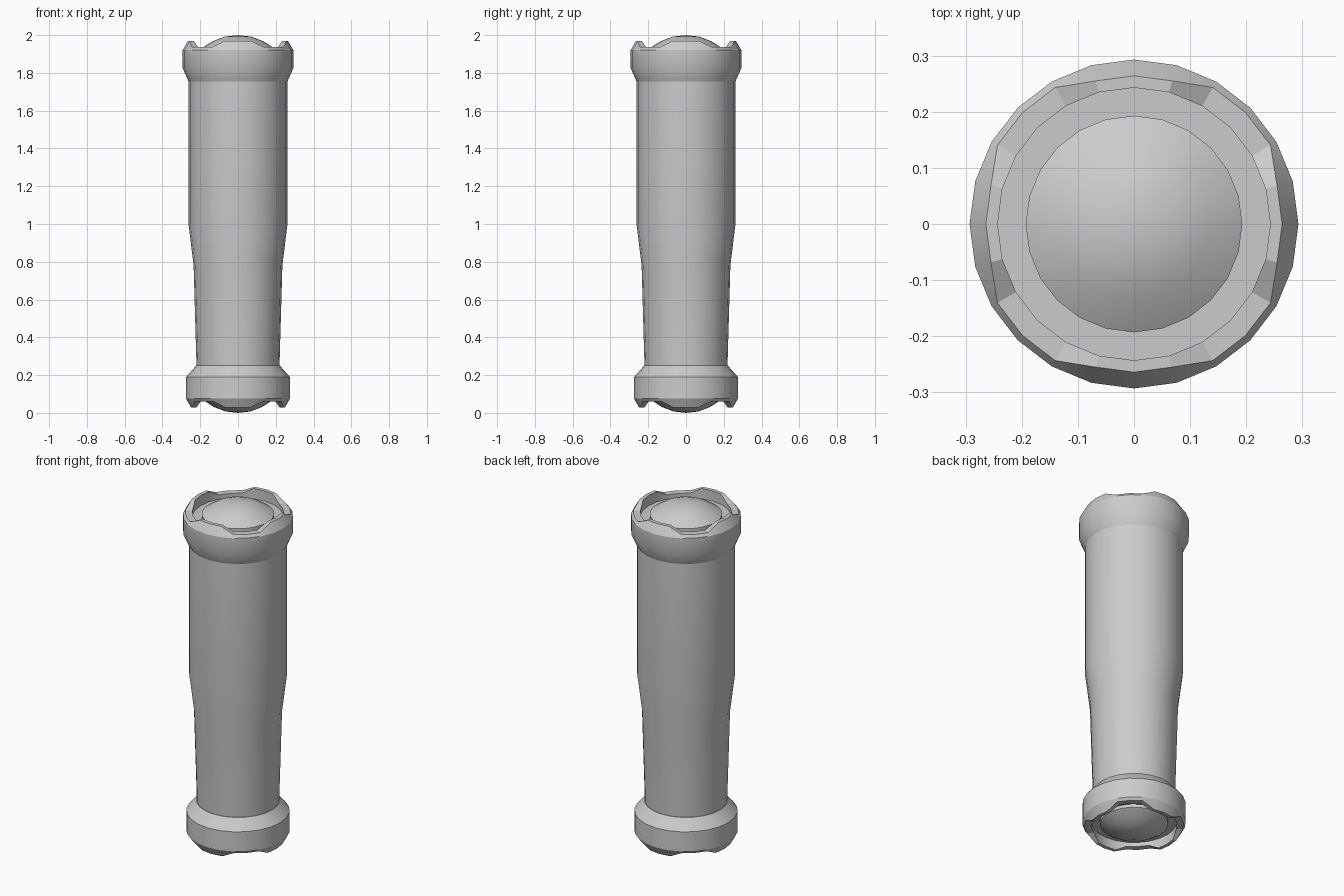
import bpy, bmesh, math

if "Cube" in bpy.data.objects:
    bpy.data.objects.remove(bpy.data.objects["Cube"])

SIDES = 24


def lathe(name, profile):
    """Spin a profile of (r, z) or (high_r, high_z, low_r, low_z) for the scalloped rim."""
    bm = bmesh.new()
    rings = []
    for p in profile:
        if p[0] == 0:
            rings.append([bm.verts.new((0, 0, p[1]))])
            continue
        ring = []
        for i in range(SIDES):
            # raised lobes sit on the four axes, dips on the diagonals
            low = len(p) == 4 and i % 6 in (2, 3, 4)
            r, z = p[2:] if low else p[:2]
            a = math.tau * i / SIDES
            ring.append(bm.verts.new((r * math.cos(a), r * math.sin(a), z)))
        rings.append(ring)
    for a, b in zip(rings, rings[1:]):
        for i in range(SIDES):
            j = (i + 1) % SIDES
            if len(a) == 1:
                bm.faces.new((a[0], b[j], b[i]))
            elif len(b) == 1:
                bm.faces.new((a[i], a[j], b[0]))
            else:
                bm.faces.new((a[i], a[j], b[j], b[i]))
    bmesh.ops.recalc_face_normals(bm, faces=bm.faces)
    mesh = bpy.data.meshes.new(name)
    bm.to_mesh(mesh)
    bm.free()
    ob = bpy.data.objects.new(name, mesh)
    bpy.context.collection.objects.link(ob)
    bpy.ops.object.select_all(action='DESELECT')
    ob.select_set(True)
    bpy.context.view_layer.objects.active = ob
    bpy.ops.object.shade_smooth_by_angle(angle=math.radians(25))
    return ob


def cap(name, k, end, d, inner, shoulder, neck):
    """End cap: collar, scalloped rim, recessed groove and dome; d points outward."""
    def at(depth):
        return end - d * depth * k
    lathe(name, [
        (0, neck[1]), neck, shoulder, (.293 * k, at(.08)),
        (.264 * k, at(.03), .281 * k, at(.064)),
        (inner * k, at(.03), inner * k, at(.064)),
        (inner * k, at(.09)),
        (.193 * k, at(.09)), (.193 * k, at(.07)),
        (.135 * k, at(.033)), (.07 * k, at(.008)), (0, end)])


# tapered barrel
lathe("barrel", [(0, .23), (.218, .23), (.22, .26), (.235, .78), (.262, 1.0),
                 (.262, 1.77), (0, 1.77)])

# end caps
cap("top_cap", 1.0, 2.0, 1, .243, (.293, 1.825), (.262, 1.755))
cap("bottom_cap", .94, 0.0, -1, .243, (.275, .19), (.222, .25))
